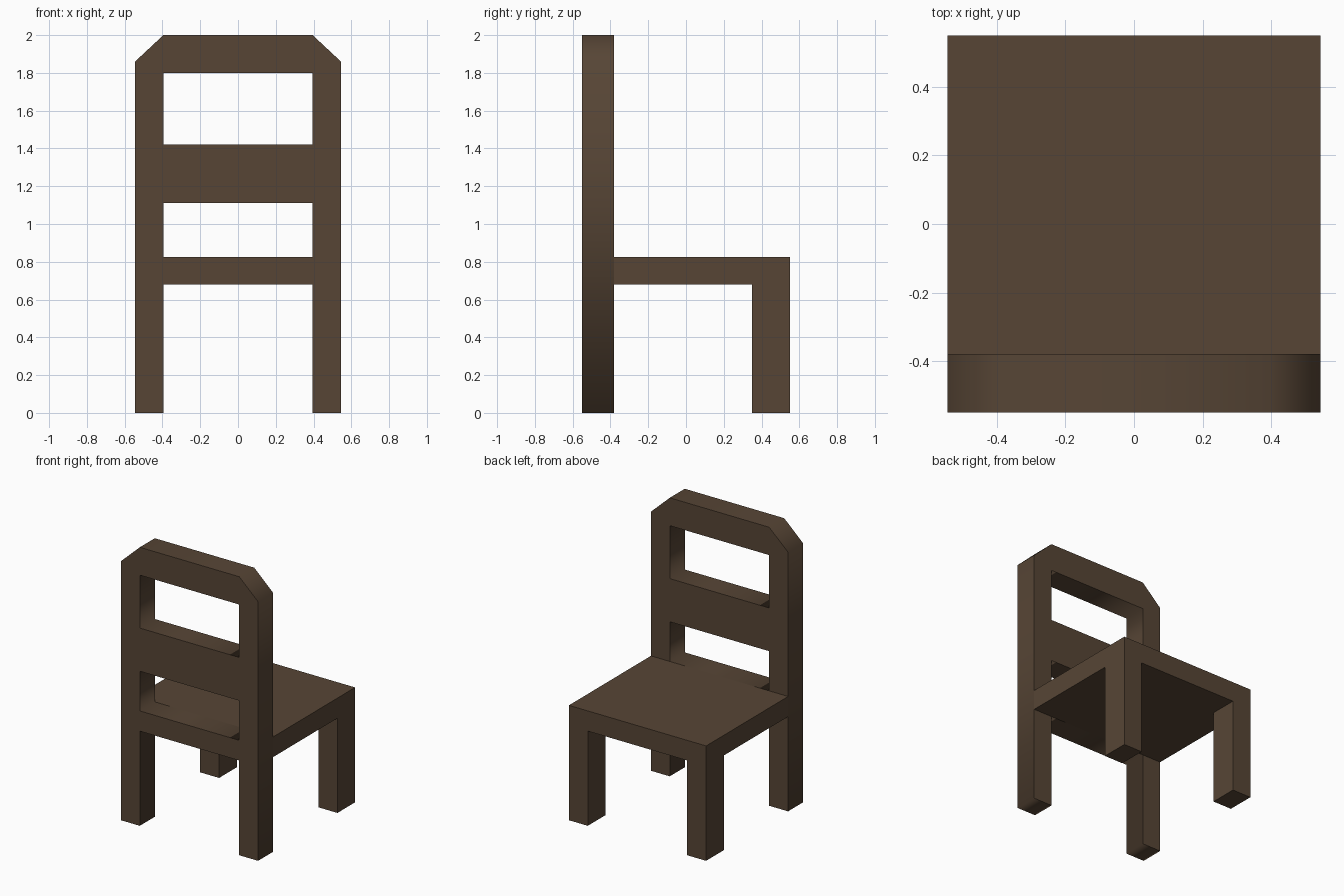
import bpy, math

if "Cube" in bpy.data.objects:
    bpy.data.objects.remove(bpy.data.objects["Cube"])

wood = bpy.data.materials.new("dark_wood")
wood.diffuse_color = (0.095, 0.06, 0.036, 1)
wood.use_nodes = True
wood.node_tree.nodes["Principled BSDF"].inputs["Base Color"].default_value = wood.diffuse_color

W, I = 0.545, 0.395            # outer and inner half widths
LOW, TOP = 0.68, 0.825         # seat underside and top
BACK, FRAME, FRONT = -0.55, -0.38, 0.55


def box(name, x, y, z):
    bpy.ops.mesh.primitive_cube_add(size=1, location=[sum(r) / 2 for r in (x, y, z)])
    ob = bpy.context.object
    ob.name = name
    ob.scale = [r[1] - r[0] for r in (x, y, z)]
    bpy.ops.object.transform_apply(location=False, rotation=False, scale=True)
    ob.data.materials.append(wood)
    return ob


def loop(curve, points):
    spline = curve.splines.new('POLY')
    spline.points.add(len(points) - 1)
    for p, (x, z) in zip(spline.points, points):
        p.co = (x, z, 0, 1)
    spline.use_cyclic_u = True


# Back frame: posts, legs and rails cut from one board with two openings
curve = bpy.data.curves.new("back_frame", 'CURVE')
curve.dimensions = '2D'
curve.fill_mode = 'BOTH'
curve.extrude = (FRAME - BACK) / 2
half = [(I, LOW), (I, 0), (W, 0), (W, 1.86), (I, 2.0)]
loop(curve, half + [(-x, z) for x, z in reversed(half)])
for z0, z1 in ((TOP, 1.11), (1.42, 1.80)):
    loop(curve, [(-I, z0), (I, z0), (I, z1), (-I, z1)])
frame = bpy.data.objects.new("back_frame", curve)
bpy.context.collection.objects.link(frame)
frame.location.y = (BACK + FRAME) / 2
frame.rotation_euler.x = math.pi / 2
bpy.ops.object.select_all(action='DESELECT')
frame.select_set(True)
bpy.context.view_layer.objects.active = frame
bpy.ops.object.convert(target='MESH')
frame = bpy.context.object
frame.data.materials.clear()
frame.data.materials.append(wood)

# Seat board
box("seat", (-W, W), (FRAME, FRONT), (LOW, TOP))

# Front legs
for side, x in (("left", (-W, -I)), ("right", (I, W))):
    box("front_leg_" + side, x, (0.35, FRONT), (0, LOW))
